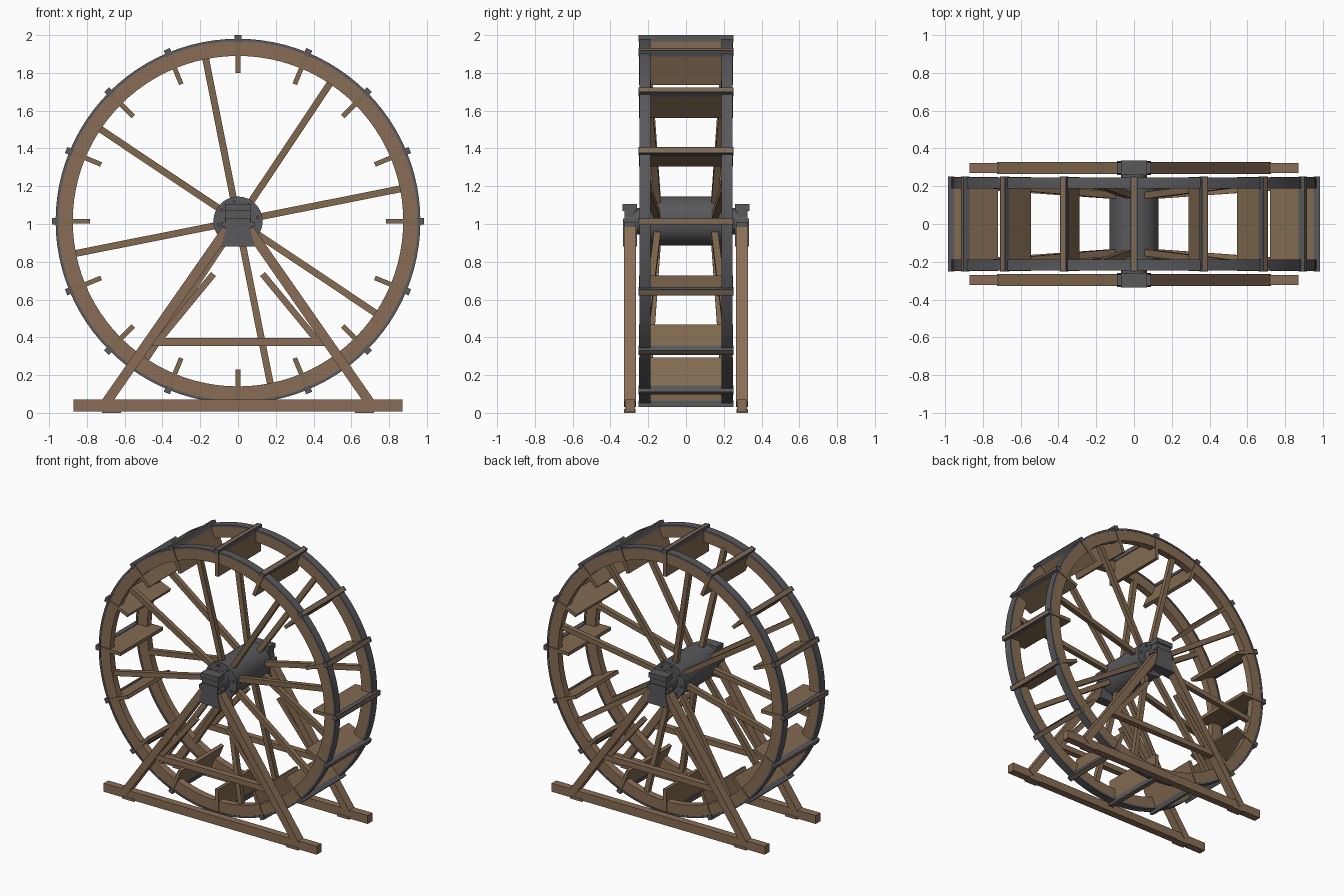
import bpy, bmesh, math
from mathutils import Vector, Matrix

cube = bpy.data.objects.get("Cube")
if cube:
    bpy.data.objects.remove(cube, do_unlink=True)


def material(name, rgb):
    m = bpy.data.materials.new(name)
    m.use_nodes = True
    m.diffuse_color = (*rgb, 1)
    m.node_tree.nodes["Principled BSDF"].inputs["Base Color"].default_value = (*rgb, 1)
    return m


WOOD = material("timber brown", (0.25, 0.155, 0.092))
PLANK = material("plank brown", (0.225, 0.146, 0.082))
IRON = material("dark iron", (0.10, 0.10, 0.108))
HUB = Vector((0, 0, 1.015))


def finish(name, bm, mat, smooth=False):
    bmesh.ops.recalc_face_normals(bm, faces=bm.faces)
    mesh = bpy.data.meshes.new(name)
    bm.to_mesh(mesh)
    bm.free()
    mesh.materials.append(mat)
    if smooth:
        mesh.polygons.foreach_set("use_smooth", [True] * len(mesh.polygons))
        mesh.set_sharp_from_angle(angle=math.radians(35))
    obj = bpy.data.objects.new(name, mesh)
    bpy.context.collection.objects.link(obj)
    return obj


def beam(name, p, q, width, depth, mat):
    """Square timber from p to q; depth runs along y."""
    p, q = Vector(p), Vector(q)
    along = (q - p).normalized()
    side = Vector((0, 1, 0)).cross(along).normalized()
    across = along.cross(side)
    rot = Matrix((side, across, along)).transposed().to_4x4()
    size = Matrix.Diagonal((width, depth, (q - p).length, 1))
    bm = bmesh.new()
    bmesh.ops.create_cube(bm, size=1, matrix=Matrix.Translation((p + q) / 2) @ rot @ size)
    return finish(name, bm, mat)


def box(name, lo, hi, mat):
    lo, hi = Vector(lo), Vector(hi)
    bm = bmesh.new()
    bmesh.ops.create_cube(bm, size=1, matrix=Matrix.Translation((lo + hi) / 2)
                          @ Matrix.Diagonal((*(hi - lo), 1)))
    return finish(name, bm, mat)


def cylinder(name, centre, radius, length, mat, sides=48):
    bm = bmesh.new()
    bmesh.ops.create_cone(bm, cap_ends=True, segments=sides, radius1=radius,
                          radius2=radius, depth=length,
                          matrix=Matrix.Translation(centre) @ Matrix.Rotation(math.pi / 2, 4, 'X'))
    return finish(name, bm, mat, True)


def ring(name, inner, outer, y0, y1, mat, steps=96):
    """Rectangular section swept round the wheel axis."""
    bm = bmesh.new()
    loops = []
    for i in range(steps):
        a = math.tau * i / steps
        d = Vector((math.cos(a), 0, math.sin(a)))
        loops.append([bm.verts.new(HUB + d * r + Vector((0, y, 0)))
                      for r, y in ((inner, y0), (outer, y0), (outer, y1), (inner, y1))])
    for i in range(steps):
        a, b = loops[i], loops[(i + 1) % steps]
        for k in range(4):
            n = (k + 1) % 4
            bm.faces.new((a[k], a[n], b[n], b[k]))
    return finish(name, bm, mat, True)


def polar(angle, r, y=0):
    return HUB + Vector((math.cos(angle) * r, y, math.sin(angle) * r))


# Hub drum and axle
cylinder("hub_drum", HUB, 0.13, 0.4, IRON)
cylinder("axle", HUB, 0.07, 0.65, IRON)

# Paddles with iron edging
for i in range(16):
    a = math.tau * i / 16
    beam("paddle", polar(a, 0.785), polar(a, 0.984), 0.025, 0.496, PLANK)
    normal = Vector((-math.sin(a), 0, math.cos(a)))
    for s in (-1, 1):
        shift = normal * s * 0.0145
        beam("paddle_edge_strap", polar(a, 0.95) + shift, polar(a, 0.985) + shift,
             0.006, 0.5, IRON)
        beam("paddle_end_cap", polar(a, 0.95, s * 0.2485), polar(a, 0.985, s * 0.2485),
             0.035, 0.008, IRON)

for s, side in ((-1, "front"), (1, "back")):
    # Wheel rim and tyre
    ring(side + "_rim", 0.875, 0.953, s * 0.19, s * 0.242, WOOD)
    ring(side + "_tyre", 0.952, 0.966, s * 0.187, s * 0.245, IRON)

    # Spokes and hub bolts
    for i in range(8):
        a = math.tau * (i + 0.25) / 8
        beam(side + "_spoke", polar(a, 0.1, s * 0.15), polar(a, 0.89, s * 0.205),
             0.036, 0.036, PLANK)
        cylinder(side + "_hub_bolt", polar(a, 0.105, s * 0.2), 0.009, 0.016, IRON, 8)

    # Bearing: saddle plate, side posts and cap
    y = s * 0.297
    bm = bmesh.new()
    outline = [(-0.09, 0.88), (0.09, 0.88), (0.065, 0.97), (0.065, 1.03),
               (-0.065, 1.03), (-0.065, 0.97)]
    base = bm.faces.new([bm.verts.new((x, y - 0.037, z)) for x, z in outline])
    out = bmesh.ops.extrude_face_region(bm, geom=[base])
    bmesh.ops.translate(bm, vec=(0, 0.074, 0),
                        verts=[v for v in out["geom"] if isinstance(v, bmesh.types.BMVert)])
    finish(side + "_bearing_saddle", bm, IRON)
    box(side + "_bearing_cap", (-0.07, y - 0.038, 1.07), (0.07, y + 0.038, 1.105), IRON)
    for m in (-1, 1):
        box(side + "_bearing_post", (m * 0.05 - 0.015, y - 0.028, 1.0),
            (m * 0.05 + 0.015, y + 0.028, 1.075), IRON)
        box(side + "_bearing_lug", (m * 0.075 - 0.015, y - 0.03, 0.985),
            (m * 0.075 + 0.015, y + 0.03, 1.01), IRON)

        # Legs, braces and foot pads
        beam(side + "_leg", (m * 0.705, y, 0.045), (m * 0.06, y, 0.97), 0.052, 0.064, WOOD)
        beam(side + "_brace", (m * 0.43, y, 0.37), (m * 0.13, y, 0.735), 0.034, 0.034, WOOD)
        box(side + "_foot_pad", (m * 0.67 - 0.05, y - 0.03, 0),
            (m * 0.67 + 0.05, y + 0.03, 0.02), WOOD)

    # Ground sill and cross tie
    box(side + "_sill", (-0.87, y - 0.027, 0.008), (0.87, y + 0.027, 0.07), WOOD)
    box(side + "_cross_tie", (-0.46, y - 0.022, 0.355), (0.46, y + 0.022, 0.395), WOOD)
